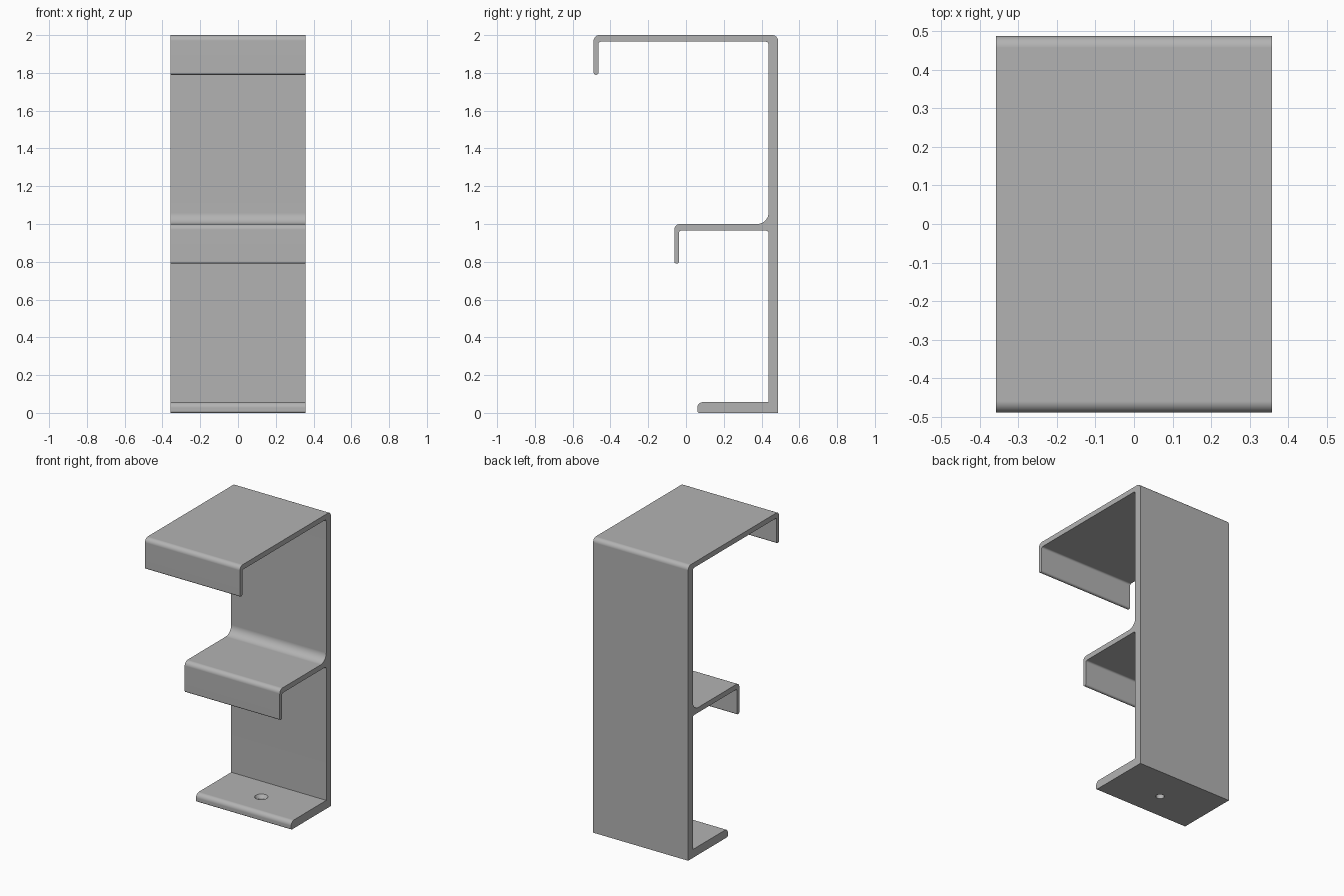
import bpy
import bmesh
import math
from mathutils import Vector

if "Cube" in bpy.data.objects:
    bpy.data.objects.remove(bpy.data.objects["Cube"], do_unlink=True)

HALF_WIDTH = 0.357
STEPS = 8

grey = bpy.data.materials.new("plain grey")
grey.use_nodes = True
colour = (0.45, 0.45, 0.45, 1)
grey.diffuse_color = colour
grey.node_tree.nodes["Principled BSDF"].inputs["Base Color"].default_value = colour


def rounded(corners):
    """Outline from (y, z, radius) corners, with an arc at each rounded one."""
    outline = []
    for i, (y, z, r) in enumerate(corners):
        p = Vector((y, z))
        if r == 0:
            outline.append(p)
            continue
        a = (Vector(corners[i - 1][:2]) - p).normalized()
        b = (Vector(corners[(i + 1) % len(corners)][:2]) - p).normalized()
        centre = p + (a + b) * r
        for k in range(STEPS + 1):
            t = math.pi / 2 * k / STEPS
            outline.append(centre - b * r * math.cos(t) - a * r * math.sin(t))
    return outline


def hook(front, lip, under, top, bottom, tip):
    """Shelf with a down-turned lip, from its inner back corner to its top front."""
    return [(0.437, under, 0.015), (lip, under, 0.012),
            (lip, bottom, tip), (front, bottom, tip), (front, top, 0.03)]


# Bracket: wall, foot, middle hook and top hook in one extruded profile
profile = rounded(
    [(0.487, 0, 0), (0.487, 2, 0.03)]
    + hook(-0.489, -0.463, 1.965, 2.0, 1.79, 0.012)[::-1]
    + [(0.437, 1.0, 0.06)]
    + hook(-0.062, -0.037, 0.965, 1.0, 0.79, 0.012)[::-1]
    + [(0.437, 0.057, 0), (0.06, 0.057, 0.03), (0.06, 0, 0.01)])

bm = bmesh.new()
face = bm.faces.new([bm.verts.new((-HALF_WIDTH, p.x, p.y)) for p in profile])
new = bmesh.ops.extrude_face_region(bm, geom=[face])["geom"]
bmesh.ops.translate(bm, vec=(2 * HALF_WIDTH, 0, 0),
                    verts=[v for v in new if isinstance(v, bmesh.types.BMVert)])
bmesh.ops.recalc_face_normals(bm, faces=bm.faces)
mesh = bpy.data.meshes.new("hook_bracket")
bm.to_mesh(mesh)
bm.free()
mesh.materials.append(grey)
bracket = bpy.data.objects.new("hook_bracket", mesh)
bpy.context.collection.objects.link(bracket)

# Countersunk screw hole in the foot
bm = bmesh.new()
rings = []
for radius, z in [(0.026, -0.05), (0.026, 0.035), (0.041, 0.057), (0.041, 0.1)]:
    rings.append(bmesh.ops.create_circle(bm, segments=32, radius=radius)["verts"])
    bmesh.ops.translate(bm, verts=rings[-1], vec=(0, 0.25, z))
for low, high in zip(rings, rings[1:]):
    for i in range(len(low)):
        bm.faces.new((low[i - 1], low[i], high[i], high[i - 1]))
bm.faces.new(rings[0])
bm.faces.new(rings[-1])
bmesh.ops.recalc_face_normals(bm, faces=bm.faces)
cutter_mesh = bpy.data.meshes.new("screw_hole_cutter")
bm.to_mesh(cutter_mesh)
bm.free()
cutter_mesh.materials.append(grey)
cutter = bpy.data.objects.new("screw_hole_cutter", cutter_mesh)
cutter.hide_render = True
bpy.context.collection.objects.link(cutter)

bpy.ops.object.select_all(action="DESELECT")
bracket.select_set(True)
bpy.context.view_layer.objects.active = bracket
cut = bracket.modifiers.new("screw_hole", "BOOLEAN")
cut.operation = "DIFFERENCE"
cut.solver = "EXACT"
cut.object = cutter
bpy.ops.object.modifier_apply(modifier=cut.name)
bpy.data.objects.remove(cutter, do_unlink=True)

# Smooth bends, flat plates
bpy.ops.object.shade_smooth_by_angle(angle=math.radians(30))
weighted = bracket.modifiers.new("flat_plates", "WEIGHTED_NORMAL")
weighted.keep_sharp = True
